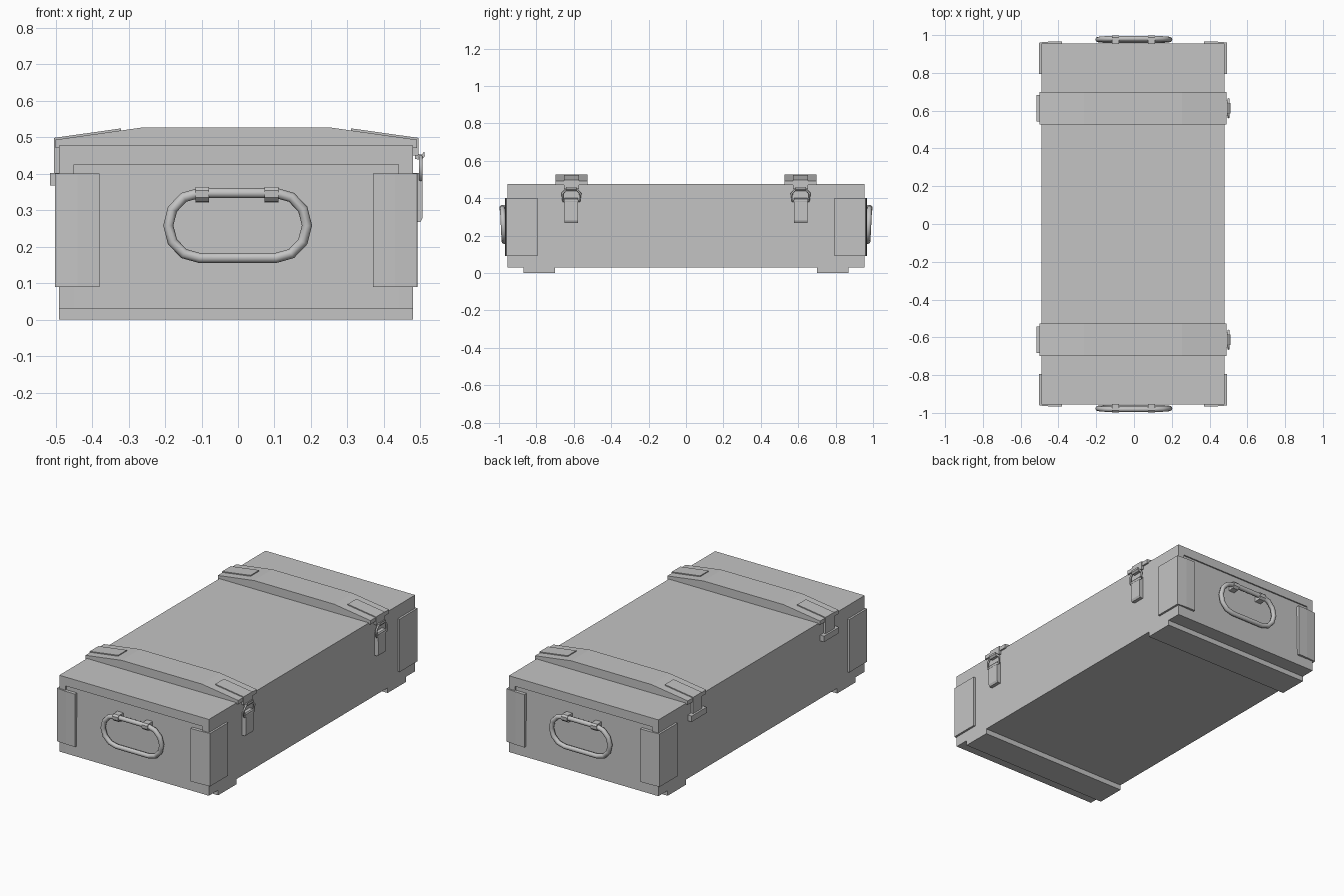
import bpy, bmesh, math
from mathutils import Vector

cube = bpy.data.objects.get("Cube")
if cube:
    bpy.data.objects.remove(cube, do_unlink=True)

grey = bpy.data.materials.new("plain grey")
grey.use_nodes = True
COLOUR = (0.55, 0.55, 0.55, 1)
grey.diffuse_color = COLOUR
grey.node_tree.nodes["Principled BSDF"].inputs["Base Color"].default_value = COLOUR
CX = -0.005  # the hardware makes the crate sit slightly off centre


def finish(name, bm, smooth=False):
    bmesh.ops.recalc_face_normals(bm, faces=bm.faces[:])
    mesh = bpy.data.meshes.new(name)
    bm.to_mesh(mesh)
    bm.free()
    mesh.materials.append(grey)
    for p in mesh.polygons:
        p.use_smooth = smooth
    ob = bpy.data.objects.new(name, mesh)
    ob.location.x = CX
    bpy.context.collection.objects.link(ob)
    return ob


def prism(name, profile, axis, lo, hi):
    """Extrude a closed 2D profile along an axis between lo and hi."""
    place = {"x": lambda a, b, t: (t, a, b),
             "y": lambda a, b, t: (a, t, b),
             "z": lambda a, b, t: (a, b, t)}[axis]
    bm = bmesh.new()
    rings = [[bm.verts.new(place(a, b, t)) for a, b in profile] for t in (lo, hi)]
    n = len(profile)
    for ring in rings:
        bm.faces.new(ring)
    for i in range(n):
        j = (i + 1) % n
        bm.faces.new((rings[0][i], rings[0][j], rings[1][j], rings[1][i]))
    return finish(name, bm)


def box(name, x, y, z):
    return prism(name, [(x[0], y[0]), (x[1], y[0]), (x[1], y[1]), (x[0], y[1])], "z", *z)


def ring_tube(name, path, normal, radius, sides=8):
    """Sweep a round section around a closed planar path."""
    bm = bmesh.new()
    pts = [Vector(p) for p in path]
    n = len(pts)
    rings = []
    for i, p in enumerate(pts):
        tangent = (pts[(i + 1) % n] - pts[i - 1]).normalized()
        side = tangent.cross(normal).normalized()
        up = side.cross(tangent)
        angles = [math.tau * k / sides for k in range(sides)]
        rings.append([bm.verts.new(p + radius * (math.cos(a) * side + math.sin(a) * up))
                      for a in angles])
    for i in range(n):
        a, b = rings[i], rings[(i + 1) % n]
        for k in range(sides):
            m = (k + 1) % sides
            bm.faces.new((a[k], a[m], b[m], b[k]))
    return finish(name, bm, True)


# Crate body: end panels lean out slightly towards the floor
prism("body_core", [(-0.955, 0.03), (0.955, 0.03), (0.947, 0.43), (-0.947, 0.43)],
      "x", -0.446, 0.446)
for s, side in ((-1, "right"), (1, "left")):
    box(side + "_wall", sorted((s * 0.445, s * 0.485)), (-0.955, 0.955), (0.03, 0.426))
box("lid", (-0.485, 0.485), (-0.955, 0.955), (0.425, 0.477))

for e, end in ((-1, "front"), (1, "back")):
    # Floor runner
    box(end + "_runner", (-0.485, 0.485), sorted((e * 0.7, e * 0.87)), (0, 0.032))

    # Corner plates, a little thicker at the inner edge
    for s, side in ((-1, "right"), (1, "left")):
        outline = [(0.375, 0.94), (0.375, 0.967), (0.435, 0.966), (0.496, 0.961),
                   (0.497, 0.955), (0.497, 0.795), (0.48, 0.795), (0.48, 0.94)]
        prism(end + "_" + side + "_corner_plate",
              [(s * x, e * y) for x, y in outline], "z", 0.09, 0.4)

    # Hanging handle, tilted slightly inwards at the bottom
    path = []
    for s in (1, -1):
        for k in range(7):
            a = math.pi * (k / 6 - 0.5)
            z = 0.258 + s * 0.089 * math.sin(a)
            path.append((s * (0.105 + 0.085 * math.cos(a)) + 0.004,
                         e * (0.972 + 0.05 * (z - 0.169)), z))
    ring_tube(end + "_handle", path, Vector((0, 1, 0)), 0.014)

    # Clamps that hold the handle
    for s, side in ((-1, "right"), (1, "left")):
        x = s * 0.095 + 0.002
        clamp = [(0.945, 0.32), (0.985, 0.323), (0.997, 0.335), (0.998, 0.354),
                 (0.988, 0.364), (0.945, 0.364)]
        prism(end + "_" + side + "_handle_clamp", [(e * y, z) for y, z in clamp],
              "x", x - 0.019, x + 0.019)

    # Lid batten with sloping ends
    half = [(0.495, 0.47), (0.495, 0.493), (0.26, 0.526)]
    prism(end + "_batten", half + [(-x, z) for x, z in reversed(half)],
          "y", *sorted((e * 0.527, e * 0.698)))

    # Straps folded over both batten ends
    yc = e * 0.613
    for s, side, drop in ((-1, "hinge", 0.38), (1, "latch", 0.45)):
        strap = [(0.315, 0.517), (0.315, 0.524), (0.499, 0.498), (0.499, drop),
                 (0.484, drop), (0.484, 0.49)]
        prism(end + "_" + side + "_strap", [(s * x, z) for x, z in strap],
              "y", yc - 0.04, yc + 0.04)

    # Hinge bar on the right side
    box(end + "_hinge_bar", (-0.51, -0.48), (yc - 0.07, yc + 0.07), (0.368, 0.402))

    # Latch on the left side: lever, wire loop and hook
    lever = [(0.48, 0.268), (0.505, 0.268), (0.511, 0.28), (0.51, 0.395),
             (0.505, 0.402), (0.48, 0.402)]
    prism(end + "_latch_lever", lever, "y", yc - 0.036, yc + 0.036)
    loop = [(-0.045, 0.385), (-0.048, 0.425), (-0.03, 0.445)]
    loop += [(-y, z) for y, z in reversed(loop)]
    ring_tube(end + "_latch_loop", [(0.506, yc + y, z) for y, z in loop],
              Vector((1, 0, 0)), 0.006, 6)
    hook = [(0.49, 0.44), (0.508, 0.438), (0.517, 0.448), (0.515, 0.461),
            (0.509, 0.452), (0.49, 0.455)]
    prism(end + "_latch_hook", hook, "y", yc - 0.028, yc + 0.028)
